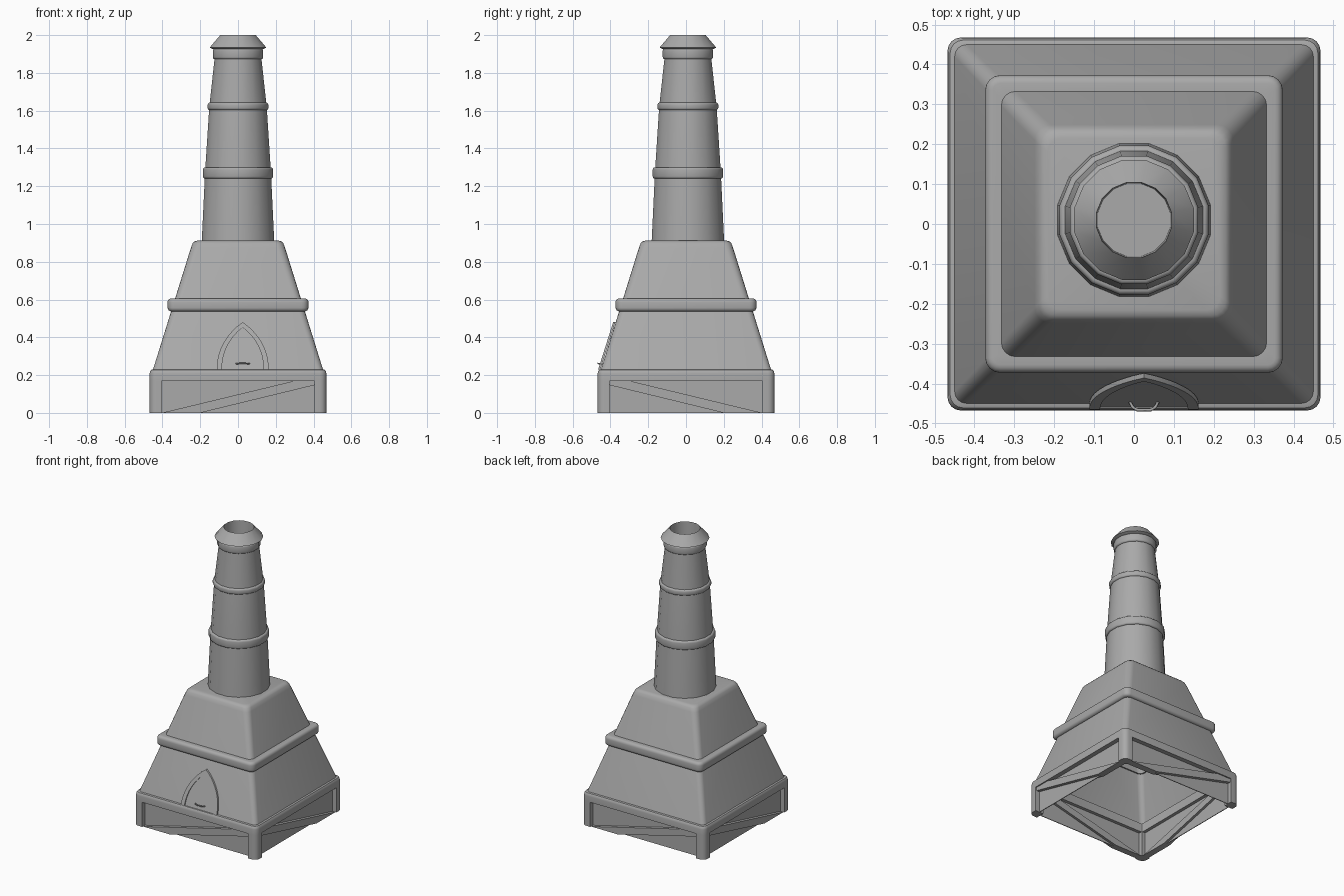
import bpy, bmesh, math

if "Cube" in bpy.data.objects:
    bpy.data.objects.remove(bpy.data.objects["Cube"])

BASE, SLOPE, Z0 = 0.453, 0.316, 0.23     # pyramid half width, taper and start height
stone = bpy.data.materials.new("dark_grey")
stone.diffuse_color = (.4, .4, .4, 1)
stone.use_nodes = True
stone.node_tree.nodes["Principled BSDF"].inputs["Base Color"].default_value = stone.diffuse_color


def make(name, verts, faces, smooth=35):
    bm = bmesh.new()
    vs = [bm.verts.new(v) for v in verts]
    for f in faces:
        bm.faces.new([vs[i] for i in f])
    bmesh.ops.recalc_face_normals(bm, faces=bm.faces)
    me = bpy.data.meshes.new(name)
    bm.to_mesh(me)
    bm.free()
    me.materials.append(stone)
    ob = bpy.data.objects.new(name, me)
    bpy.context.collection.objects.link(ob)
    bpy.ops.object.select_all(action='DESELECT')
    ob.select_set(True)
    bpy.context.view_layer.objects.active = ob
    bpy.ops.object.shade_smooth_by_angle(angle=math.radians(smooth))
    return ob


def loft(name, rings, closed=False, cap=False):
    n, m = len(rings[0]), len(rings)
    verts = [v for r in rings for v in r]
    faces = []
    for i in range(m if closed else m - 1):
        a, b = i * n, (i + 1) % m * n
        faces += [(a + j, a + (j + 1) % n, b + (j + 1) % n, b + j) for j in range(n)]
    if cap:
        faces.append(tuple(range((m - 1) * n, m * n)))
    return make(name, verts, faces)


def square_ring(h, z, r, n=5):
    pts = []
    for k, (sx, sy) in enumerate([(1, 1), (-1, 1), (-1, -1), (1, -1)]):
        for i in range(n):
            a = math.pi / 2 * (k + i / (n - 1))
            pts.append((sx * (h - r) + r * math.cos(a), sy * (h - r) + r * math.sin(a), z))
    return pts


def lathe(name, profile, closed=False, cap=False, n=16, cy=0.01):
    rings = [[(r * math.cos((j + .5) * 2 * math.pi / n), cy + r * math.sin((j + .5) * 2 * math.pi / n), z)
              for j in range(n)] for r, z in profile]
    return loft(name, rings, closed, cap)


def prism(name, poly, place, d0, d1):
    n = len(poly)
    verts = [place(p, d) for d in (d0, d1) for p in poly]
    faces = [tuple(range(n)), tuple(range(n, 2 * n))]
    faces += [(i, (i + 1) % n, n + (i + 1) % n, n + i) for i in range(n)]
    return make(name, verts, faces)


def rounded_edge(r, z0, z1, b, n=4):
    """Half profile of a band: bottom corner arc then top corner arc."""
    arc = [math.pi / 2 * i / n for i in range(n + 1)]
    return ([(r - b + b * math.sin(a), z0 + b - b * math.cos(a)) for a in arc] +
            [(r - b + b * math.cos(a), z1 - b + b * math.sin(a)) for a in arc])


# hollow tapered body with softened top edge
loft("body", [square_ring(BASE, Z0 - .01, .03), square_ring(.249, .875, .04),
              square_ring(.240, .898, .04), square_ring(.230, .908, .038),
              square_ring(.216, .912, .035)], cap=True)

# rounded ledge around the body
loft("ledge", [square_ring(.345, .537, .02)] +
     [square_ring(r, z, r - .336) for r, z in rounded_edge(.373, .537, .606, .02)] +
     [square_ring(.328, .606, .02)])

# top beam of the base frame
loft("base_beam", [square_ring(h, z, r) for h, z, r in
                   [(.41, .17, .005), (.468, .17, .035), (.468, .208, .035), (.466, .219, .034),
                    (.461, .227, .032), (.453, .23, .03), (.41, .23, .005)]], closed=True)

# corner posts with a rounded outer corner
post = [(.405, .405), (.468, .405)]
post += [(.433 + .035 * math.cos(a), .433 + .035 * math.sin(a))
         for a in [math.pi / 8 * i for i in range(5)]] + [(.405, .468)]
for sx in (1, -1):
    for sy in (1, -1):
        prism("corner_post", post, lambda p, d: (sx * p[0], sy * p[1], d), 0, .175)

# recessed panels and diagonal braces, mirrored on neighbouring sides
brace = [(-.405, 0), (-.2, 0), (.405, .147), (.405, .17), (.3, .17)]
panel = [(-.41, 0), (.41, 0), (.41, .175), (-.41, .175)]
sides = {"front": lambda p, d: (p[0], -d, p[1]), "back": lambda p, d: (-p[0], d, p[1]),
         "right": lambda p, d: (d, -p[0], p[1]), "left": lambda p, d: (-d, p[0], p[1])}
for side, place in sides.items():
    prism(side + "_panel", panel, place, .432, .437)
    prism(side + "_brace", brace, place, .415, .46)

# chimney shaft with straight sections
lathe("chimney", [(.196, .90), (.178, 1.27), (.155, 1.62), (.126, 1.88), (.123, 1.93)])

# raised chimney bands
for name, r, z0, z1, inner in [("lower_band", .19, 1.24, 1.30, .16),
                               ("middle_band", .164, 1.603, 1.643, .14),
                               ("upper_band", .136, 1.872, 1.93, .11)]:
    lathe(name, [(inner, z0)] + rounded_edge(r, z0, z1, .012, 3) + [(inner, z1)], closed=True)

# flared cap with a hollow mouth
lathe("chimney_cap", [(.11, 1.922), (.138, 1.927), (.153, 1.934), (.096, 2.0), (.093, 1.91)], cap=True)


# pointed-arch door lying on the sloping front
def arch(w, h, off, n=12):
    us = [i / n for i in range(n + 1)]
    half = [(w * (1 - u ** 2.2) ** .9, Z0 + h * u) for u in us]
    pts = half + [(-x, z) for x, z in reversed(half[:-1])]
    return [(.025 + x, -(BASE - SLOPE * (z - Z0)) - off, z) for x, z in pts]


rows = [arch(.137, .25, 0), arch(.137, .25, .012), arch(.11, .222, .012), arch(.11, .222, .004)]
k = len(rows[0])
strips = [(r * k + i, r * k + i + 1, (r + 1) * k + i + 1, (r + 1) * k + i)
          for r in range(3) for i in range(k - 1)]
make("door", [v for r in rows for v in r], strips + [tuple(range(3 * k, 4 * k))])

# door handle
cu = bpy.data.curves.new("door_handle", 'CURVE')
cu.dimensions = '3D'
cu.bevel_depth = .004
cu.bevel_resolution = 1
cu.materials.append(stone)
sp = cu.splines.new('POLY')
path = [(-.012, -.442, .260), (-.004, -.459, .260), (.008, -.466, .262),
        (.042, -.466, .262), (.054, -.459, .260), (.062, -.442, .260)]
sp.points.add(len(path) - 1)
for p, co in zip(sp.points, path):
    p.co = (*co, 1)
bpy.context.collection.objects.link(bpy.data.objects.new("door_handle", cu))
